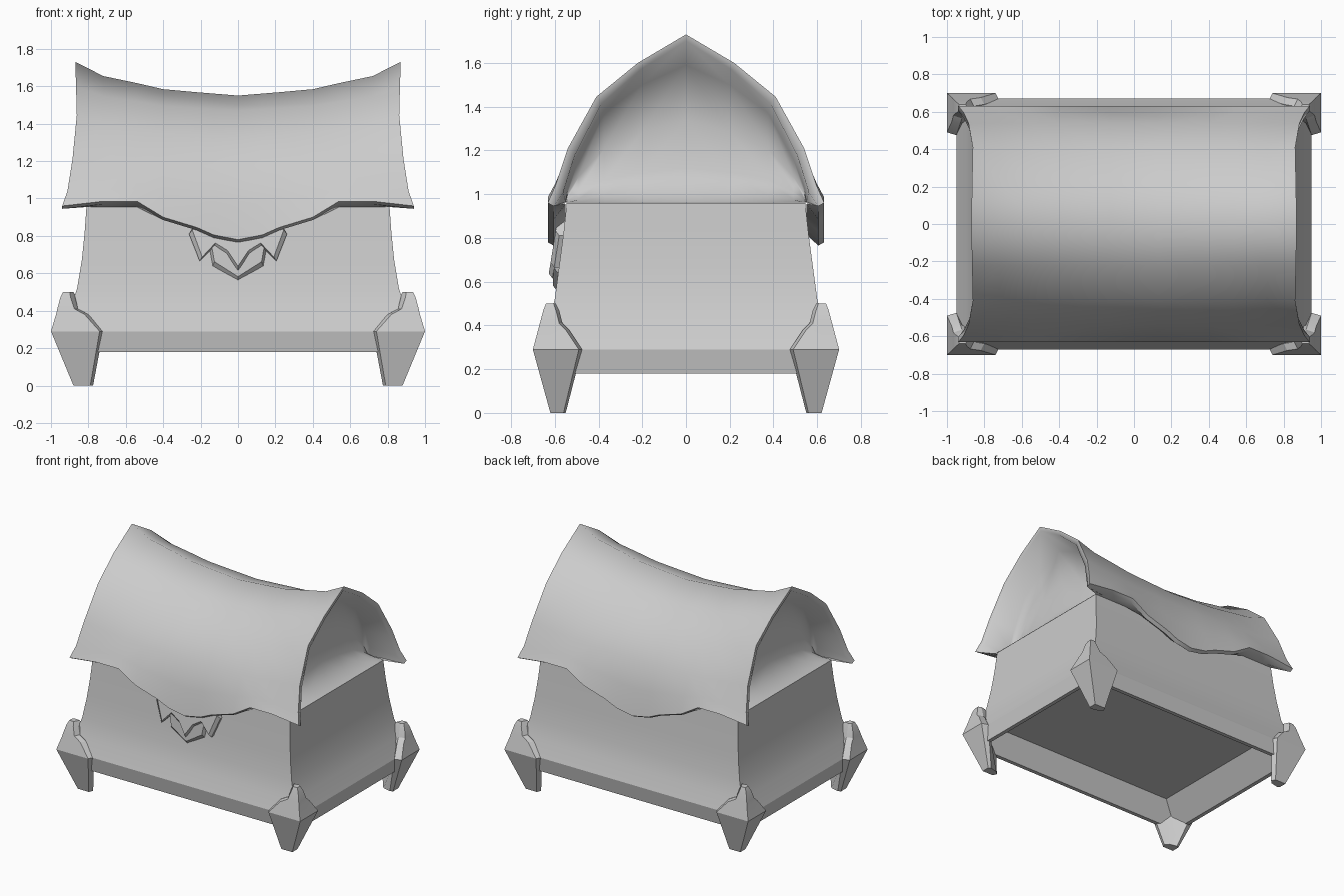
import bpy, bmesh, math

cube = bpy.data.objects.get("Cube")
if cube:
    bpy.data.objects.remove(cube, do_unlink=True)

grey = bpy.data.materials.new("plain grey")
grey.use_nodes = True
grey.diffuse_color = (0.6, 0.6, 0.6, 1)
grey.node_tree.nodes["Principled BSDF"].inputs["Base Color"].default_value = (0.6, 0.6, 0.6, 1)


def finish(name, bm, mirror=(False, False), angle=30):
    """Turn a bmesh into a shaded object, mirrored where asked."""
    bmesh.ops.remove_doubles(bm, verts=bm.verts, dist=0.0005)
    bmesh.ops.recalc_face_normals(bm, faces=bm.faces)
    mesh = bpy.data.meshes.new(name)
    bm.to_mesh(mesh)
    bm.free()
    mesh.materials.append(grey)
    obj = bpy.data.objects.new(name, mesh)
    bpy.context.collection.objects.link(obj)
    if any(mirror):
        mod = obj.modifiers.new("mirror", "MIRROR")
        mod.use_axis = (mirror[0], mirror[1], False)
        mod.merge_threshold = 0.0005
    bpy.ops.object.select_all(action="DESELECT")
    bpy.context.view_layer.objects.active = obj
    obj.select_set(True)
    bpy.ops.object.shade_smooth_by_angle(angle=math.radians(angle))


def bridge(bm, rings, closed=True):
    """Join rows of points into quads."""
    rows = [[bm.verts.new(p) for p in ring] for ring in rings]
    count = len(rows[0])
    for a, b in zip(rows, rows[1:]):
        for i in range(count if closed else count - 1):
            j = (i + 1) % count
            bm.faces.new((a[i], a[j], b[j], b[i]))
    return rows


# Chest body: flared walls, slanted base band, recessed floor and flat top
body = [(.76, .55, .35), (.90, .62, .18), (.93, .65, .18), (.95, .67, .29),
        (.90, .63, .40), (.86, .60, .52), (.835, .58, .67), (.82, .56, .82), (.81, .545, .96)]
bm = bmesh.new()
rows = bridge(bm, [[(sx * x, sy * y, z) for sx, sy in ((-1, -1), (1, -1), (1, 1), (-1, 1))]
                   for x, y, z in body])
bm.faces.new(rows[0])
bm.faces.new(rows[-1])
finish("chest_body", bm)

# Lid: arched roof that sags along the ridge and droops at mid front and back
arch = [(.87, 0, 1.73), (.866, .22, 1.60), (.862, .41, 1.445), (.885, .54, 1.21)]
depth = (.18, .13, .115, .06)
stations = [(0, 1, .765), (.13, .94, .79), (.22, .9, .83), (.40, .81, .885),
            (.54, .63, .97), (.72, .42, .97), (.87, 0, .945)]
bm = bmesh.new()
grid = []
for sx, amount, hem in stations:
    row = [(x * sx / .87, y, z - depth[j] * amount) for j, (x, y, z) in enumerate(arch)]
    flare = .07 if sx == .87 else 0
    hang = max(0, .97 - hem)
    row += [(sx + flare * .6, .597, 1.05 - hang * .4),
            (sx + flare, .632, hem + .015),
            (sx + flare, .605, hem),
            (min(sx, .81), .55, min(hem + .05, .955))]
    grid.append(row)
bridge(bm, grid, closed=False)
finish("lid", bm, (True, True), 40)

# Lid ends: narrow rim, soffit and a hollow that sweeps out onto the body top
rim = [(x - .005, y * .94, z - .03) for x, y, z in grid[-1][:5]] + [grid[-1][6]]
inner = [(0, 1.59), (.20, 1.50), (.375, 1.37), (.49, 1.16), (.54, 1.03), (.55, .962)]
levels = [(1, .70), (.6, .67), (.25, .68), (.07, .73), (0, .81)]
hollow = [[(x, y, .962 + (z - .962) * t) for y, z in inner] for t, x in levels]
bm = bmesh.new()
bridge(bm, [grid[-1][:6], rim] + hollow, closed=False)
finish("lid_ends", bm, (True, True), 100)

# Corner feet: flaring wraps that widen at the band and taper to the floor
feet = [
    (0, [(.88, .62), (.79, .62), (.775, .59), (.80, .565), (.86, .55), (.88, .56)]),
    (.29, [(1, .70), (.74, .70), (.72, .66), (.86, .58), (.95, .475), (1, .49)]),
    (.38, [(.973, .676), (.82, .676), (.80, .64), (.85, .575), (.93, .535), (.973, .55)]),
    (.41, [(.966, .668), (.875, .668), (.857, .63), (.85, .57), (.92, .565), (.966, .58)]),
    (.47, [(.95, .652), (.895, .652), (.875, .625), (.86, .59), (.92, .58), (.95, .595)]),
    (.50, [(.935, .64), (.90, .64), (.89, .622), (.88, .60), (.92, .595), (.935, .605)]),
]
bm = bmesh.new()
rows = bridge(bm, [[(x, y, z) for x, y in ring] for z, ring in feet])
bm.faces.new(rows[0])
bm.faces.new(rows[-1])
finish("corner_feet", bm, (True, True), 15)


def plate(name, half, inset, front):
    """Pointed clasp plate with a chamfered edge; front gives y at a height."""
    full = half + [(-x, z) for x, z in reversed(half) if x > 0]
    face = [(x * (1 - inset * 3), z + inset) for x, z in full]
    bm = bmesh.new()
    rows = bridge(bm, [[(x, -.54, z) for x, z in full],
                       [(x, front(z) + .02, z) for x, z in full],
                       [(x, front(z), z) for x, z in face]])
    bm.faces.new(rows[-1])
    bmesh.ops.triangulate(bm, faces=[f for f in bm.faces if len(f.verts) > 4])
    finish(name, bm, angle=15)


# Front clasp: a fanged upper plate over a pointed lower plate
plate("clasp_upper", [(0, .615), (.06, .70), (.13, .74), (.205, .665), (.262, .81), (.22, .88)],
      .022, lambda z: -.63 + (z - .62) * .16)
plate("clasp_lower", [(0, .56), (.135, .64), (.15, .72), (.10, .80)],
      .022, lambda z: -.61 + (z - .565) * .06)
